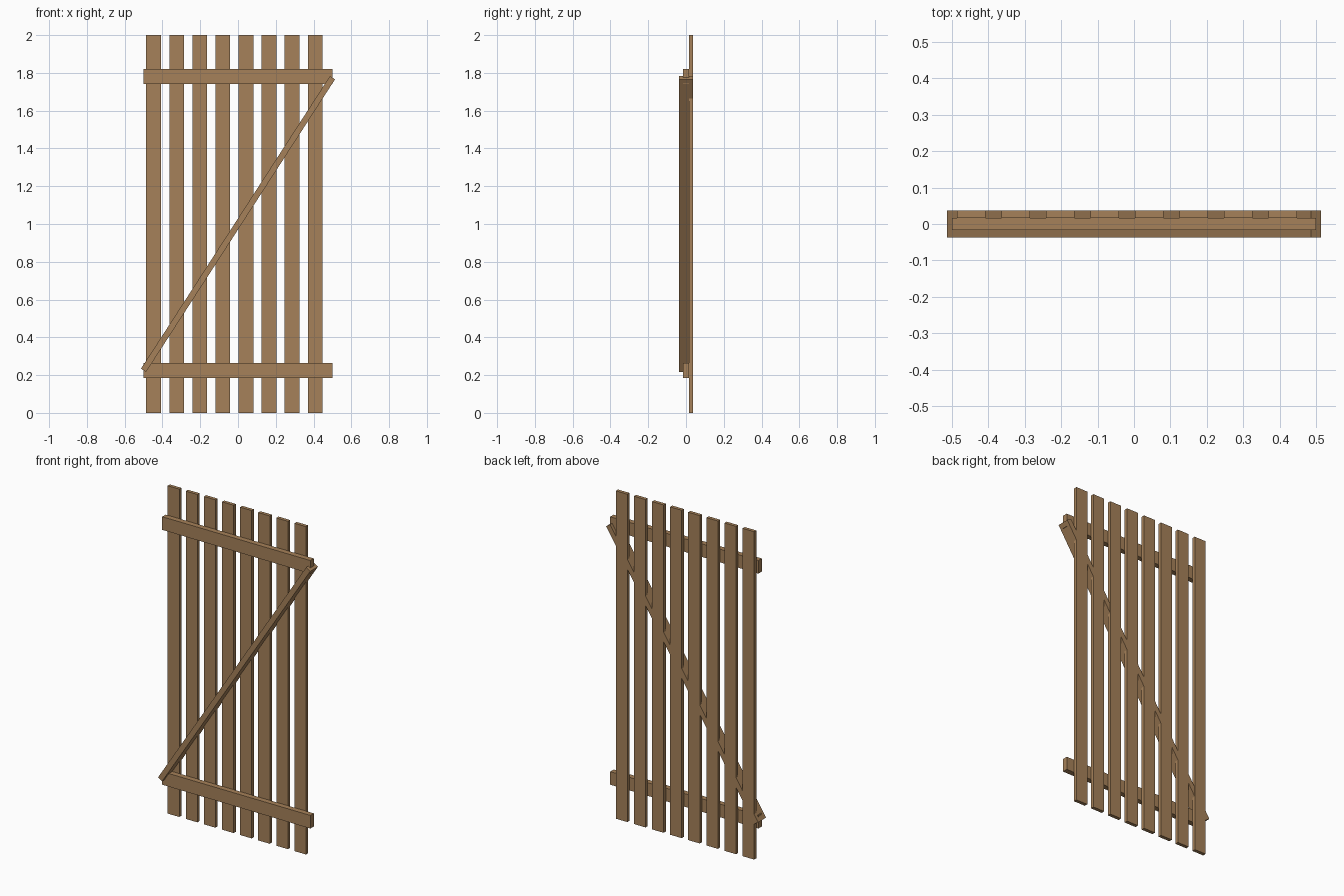
import bpy
import math

cube = bpy.data.objects.get("Cube")
if cube:
    bpy.data.objects.remove(cube, do_unlink=True)

# One timber colour throughout
wood = bpy.data.materials.new("brown_wood")
wood.use_nodes = True
colour = (0.38, 0.22, 0.10, 1.0)
wood.diffuse_color = colour
wood.node_tree.nodes["Principled BSDF"].inputs["Base Color"].default_value = colour


def board(name, centre, size, tilt=0.0):
    """Square-cut board, tilted in the plane of the gate."""
    bpy.ops.mesh.primitive_cube_add(size=1, location=centre, rotation=(0, tilt, 0))
    obj = bpy.context.object
    obj.name = name
    obj.scale = size
    obj.data.materials.append(wood)
    return obj


DEPTH = 0.075
SLAT_THICK = 0.021
SLAT_WIDTH = 0.078
PITCH = 0.1222
FIRST_X = -0.447

# Eight upright slats at the back, with equal gaps
for i in range(8):
    board(f"slat_{i + 1}",
          (FIRST_X + i * PITCH, (DEPTH - SLAT_THICK) / 2, 1.0),
          (SLAT_WIDTH, SLAT_THICK, 2.0))

# Two rails across the front of the slats
for name, z in (("lower_rail", 0.225), ("upper_rail", 1.78)):
    board(name, (0, 0, z), (1.0, 0.033, 0.08))

# Diagonal brace, set through the rails and nearly flush with the slat backs
board("diagonal_brace", (0, -0.0002, 1.0), (1.844, DEPTH - 0.0004, 0.032),
      -math.radians(57.15))
